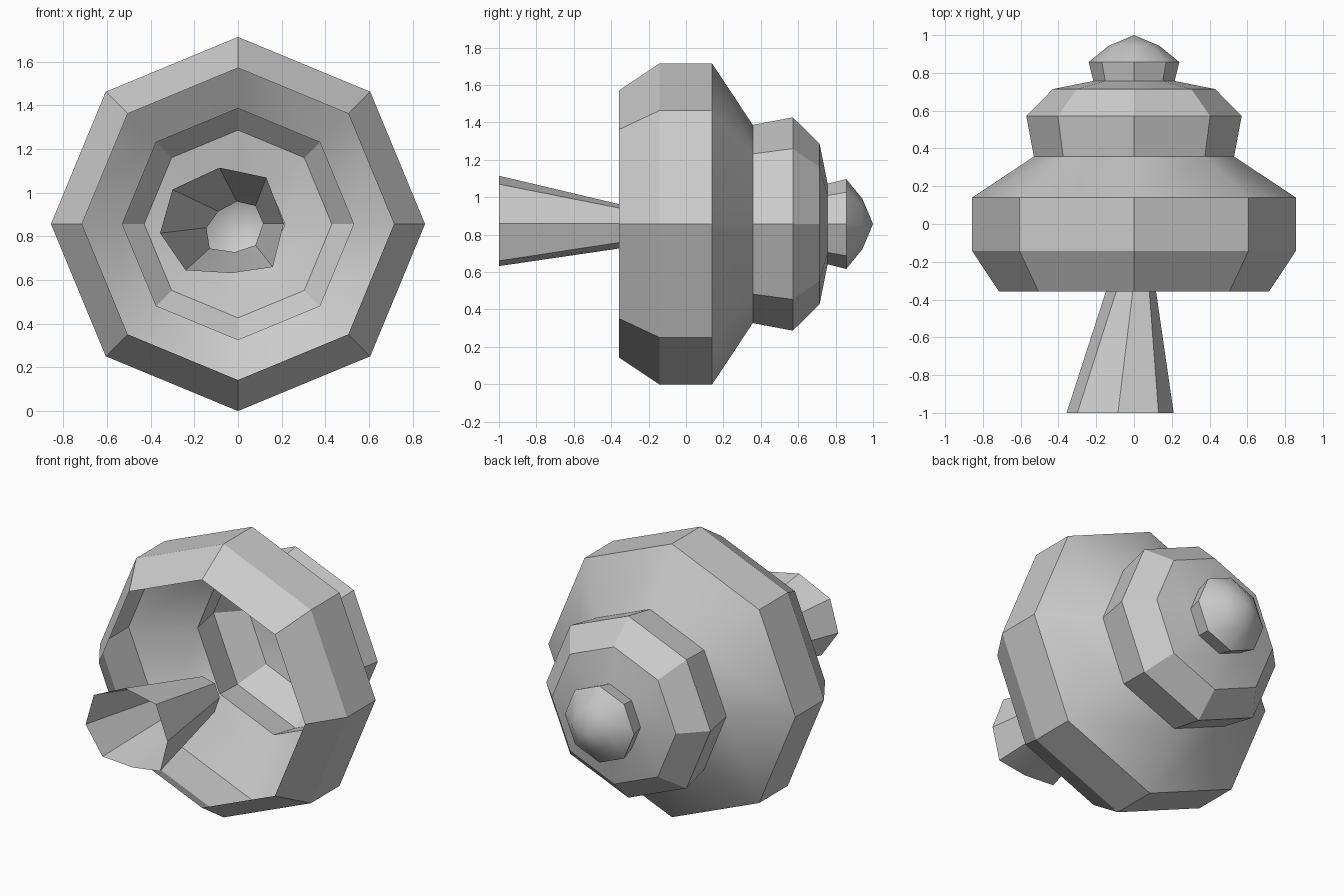
import bpy, bmesh, math
from math import cos, sin, pi

cube = bpy.data.objects.get("Cube")
if cube:
    bpy.data.objects.remove(cube, do_unlink=True)

SIDES = 8
AXIS_Z = 0.857

grey = bpy.data.materials.new("plain_grey")
grey.use_nodes = True
grey.diffuse_color = (0.6, 0.6, 0.6, 1)
grey.node_tree.nodes["Principled BSDF"].inputs["Base Color"].default_value = (0.6, 0.6, 0.6, 1)


def ring(y, r):
    """Octagon around the long axis, with a corner at the top."""
    return [(r * sin(2 * pi * i / SIDES), y, AXIS_Z + r * cos(2 * pi * i / SIDES))
            for i in range(SIDES)]


def loft(name, rings, tip=None):
    """Open shell through successive rings, optionally closed to a point."""
    bm = bmesh.new()
    loops = [[bm.verts.new(p) for p in pts] for pts in rings]
    for a, b in zip(loops, loops[1:]):
        for i in range(SIDES):
            j = (i + 1) % SIDES
            bm.faces.new((a[i], a[j], b[j], b[i]))
    if tip:
        end, last = bm.verts.new(tip), loops[-1]
        for i in range(SIDES):
            bm.faces.new((last[i], last[(i + 1) % SIDES], end))
    bmesh.ops.recalc_face_normals(bm, faces=bm.faces)
    # make the side walls face away from the axis
    face = bm.faces[:][0]
    c = face.calc_center_median()
    if face.normal.x * c.x + face.normal.z * (c.z - AXIS_Z) < 0:
        bmesh.ops.reverse_faces(bm, faces=bm.faces)
    mesh = bpy.data.meshes.new(name)
    bm.to_mesh(mesh)
    bm.free()
    mesh.materials.append(grey)
    obj = bpy.data.objects.new(name, mesh)
    bpy.context.collection.objects.link(obj)
    bpy.ops.object.select_all(action='DESELECT')
    obj.select_set(True)
    bpy.context.view_layer.objects.active = obj
    bpy.ops.object.shade_smooth_by_angle(angle=math.radians(30))
    return obj


# Hollow bell: wide mouth, stepped collar and rear knob
profile = [(-0.357, 0.715), (-0.143, 0.857), (0.14, 0.857), (0.357, 0.53),
           (0.571, 0.57), (0.714, 0.43), (0.757, 0.215), (0.857, 0.24),
           (0.943, 0.135)]
loft("bell_shell", [ring(y, r) for y, r in profile], (0, 1, AXIS_Z))

# Open flared tube leaning out of the mouth
wide = [(-0.085, 1.115), (0.13, 1.07), (0.21, 0.86), (0.16, 0.66),
        (-0.03, 0.632), (-0.24, 0.645), (-0.357, 0.815), (-0.30, 1.015)]
narrow = [(-0.005, 0.96), (0.08, 0.94), (0.115, 0.86), (0.08, 0.76),
          (-0.014, 0.728), (-0.13, 0.745), (-0.145, 0.84), (-0.09, 0.915)]
loft("flared_tube", [[(x, -1, z) for x, z in wide],
                     [(x, -0.345, z) for x, z in narrow]])
